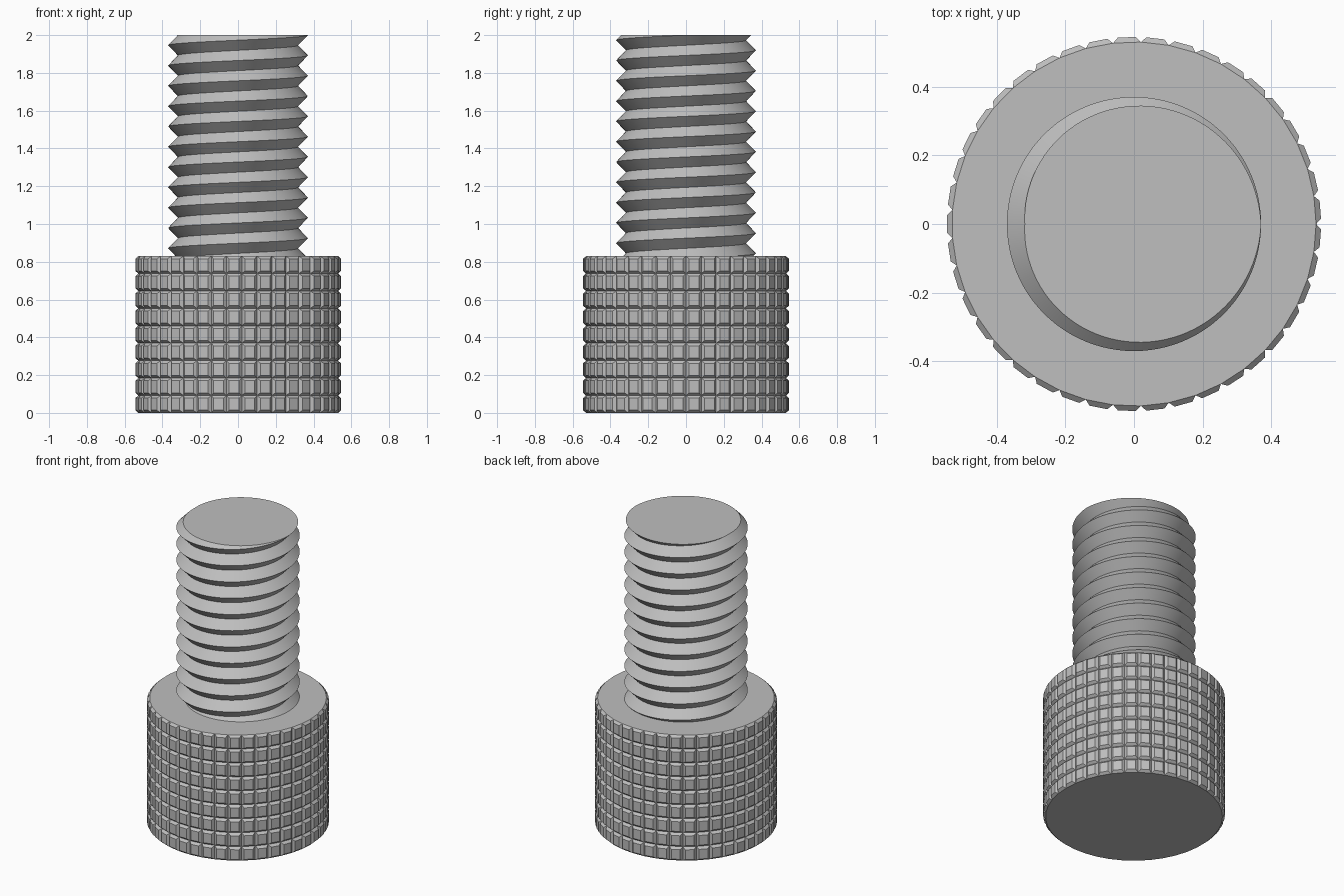
import bpy, bmesh
from math import tau, cos, sin, radians

if "Cube" in bpy.data.objects:
    bpy.data.objects.remove(bpy.data.objects["Cube"])

HEAD_TOP, TOP = 0.83, 2.0
PITCH, CREST, ROOT = 0.1075, 0.37, 0.318

steel = bpy.data.materials.new("grey steel")
steel.use_nodes = True
colour = (0.52, 0.52, 0.52, 1)
steel.diffuse_color = colour
steel.node_tree.nodes["Principled BSDF"].inputs["Base Color"].default_value = colour


def finish(name, bm):
    bmesh.ops.recalc_face_normals(bm, faces=bm.faces)
    mesh = bpy.data.meshes.new(name)
    bm.to_mesh(mesh)
    bm.free()
    mesh.materials.append(steel)
    obj = bpy.data.objects.new(name, mesh)
    bpy.context.collection.objects.link(obj)
    return obj


def sweep(bm, profile, steps, rise=0):
    """Turn a (radius, z) profile around z, climbing by rise per turn."""
    closed = rise == 0
    rings = []
    for i in range(steps + (not closed)):
        a = tau * i / steps
        lift = rise * i / steps
        rings.append([bm.verts.new((r * cos(a), r * sin(a), z + lift)) for r, z in profile])
    if closed:
        rings.append(rings[0])
    faces = []
    for left, right in zip(rings, rings[1:]):
        for j in range(len(profile) - 1):
            faces.append(bm.faces.new((left[j], right[j], right[j + 1], left[j + 1])))
    return faces, rings


# Knurled head: a grid of raised square studs
rows, columns = 9, 41
bm = bmesh.new()
studs, rings = sweep(bm, [(0.53, HEAD_TOP * j / rows) for j in range(rows + 1)], columns)
for end in (0, -1):
    bm.faces.new([ring[end] for ring in rings[:-1]])
bmesh.ops.recalc_face_normals(bm, faces=bm.faces)
bmesh.ops.inset_individual(bm, faces=studs, thickness=0.02, depth=0.0155)
finish("knurled_head", bm)

# Threaded shank: zigzag profile climbing one pitch per turn, trimmed at both ends
bm = bmesh.new()
zigzag = [(ROOT if k % 2 else CREST, TOP + PITCH * (2 - k / 2)) for k in range(32)]
sweep(bm, zigzag, 96, PITCH)
bmesh.ops.remove_doubles(bm, verts=bm.verts, dist=0.0001)
for height, direction in ((TOP, 1), (HEAD_TOP - 0.03, -1)):
    cut = bmesh.ops.bisect_plane(
        bm, geom=bm.verts[:] + bm.edges[:] + bm.faces[:], dist=0.00001,
        plane_co=(0, 0, height), plane_no=(0, 0, direction), clear_outer=True)
    rim = [e for e in cut["geom_cut"] if isinstance(e, bmesh.types.BMEdge)]
    bmesh.ops.contextual_create(bm, geom=rim)
shank = finish("threaded_shank", bm)

bpy.ops.object.select_all(action="DESELECT")
shank.select_set(True)
bpy.context.view_layer.objects.active = shank
bpy.ops.object.shade_smooth_by_angle(angle=radians(30))
